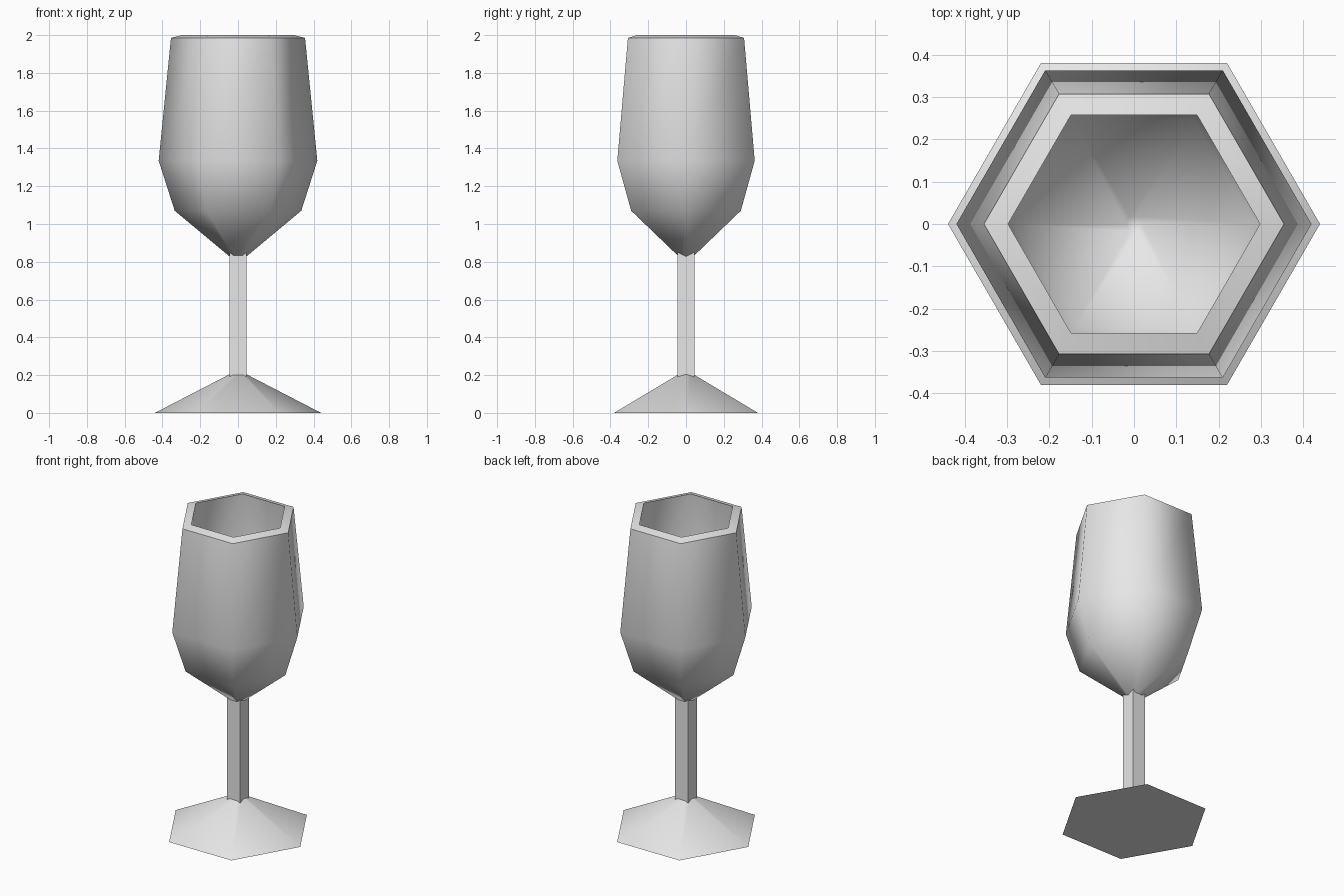
import bpy
import bmesh
from math import cos, sin, pi, radians

SIDES = 6

cube = bpy.data.objects.get("Cube")
if cube:
    bpy.data.objects.remove(cube, do_unlink=True)

# Single plain grey
grey = bpy.data.materials.new("pale_grey")
grey.use_nodes = True
colour = (0.8, 0.8, 0.8, 1)
grey.diffuse_color = colour
grey.node_tree.nodes["Principled BSDF"].inputs["Base Color"].default_value = colour


def add_object(name, bm):
    """Turn a bmesh into a named object with smooth shading and sharp rims."""
    bmesh.ops.recalc_face_normals(bm, faces=bm.faces)
    mesh = bpy.data.meshes.new(name)
    bm.to_mesh(mesh)
    bm.free()
    mesh.materials.append(grey)
    obj = bpy.data.objects.new(name, mesh)
    bpy.context.collection.objects.link(obj)
    bpy.ops.object.select_all(action='DESELECT')
    obj.select_set(True)
    bpy.context.view_layer.objects.active = obj
    bpy.ops.object.shade_smooth_by_angle(angle=radians(65))
    return obj


def turned(name, profile):
    """Sweep a (radius, height) profile round z into a closed hexagonal solid."""
    bm = bmesh.new()
    rings = []
    for r, z in profile:
        rings.append([bm.verts.new((r * cos(2 * pi * i / SIDES), r * sin(2 * pi * i / SIDES), z))
                      for i in range(SIDES)])
    for low, high in zip(rings, rings[1:]):
        for i in range(SIDES):
            j = (i + 1) % SIDES
            bm.faces.new((low[i], low[j], high[j], high[i]))
    bm.faces.new(rings[0][::-1])
    bm.faces.new(rings[-1])
    return add_object(name, bm)


# Foot: shallow six-sided cone
turned("foot", [(0.44, 0), (0.03, 0.212)])

# Stem: square bar running into foot and bowl
bm = bmesh.new()
bmesh.ops.create_cube(bm, size=1)
bmesh.ops.scale(bm, vec=(0.09, 0.09, 0.66), verts=bm.verts)
bmesh.ops.translate(bm, vec=(0, 0, 0.52), verts=bm.verts)
add_object("stem", bm)

# Bowl: outer wall, sloped rim, then inner wall down to the hollow's floor
turned("bowl", [(0.035, 0.82), (0.335, 1.07), (0.42, 1.335), (0.355, 1.985),
                (0.298, 2.0), (0.362, 1.34), (0.285, 1.105), (0.02, 0.885)])
